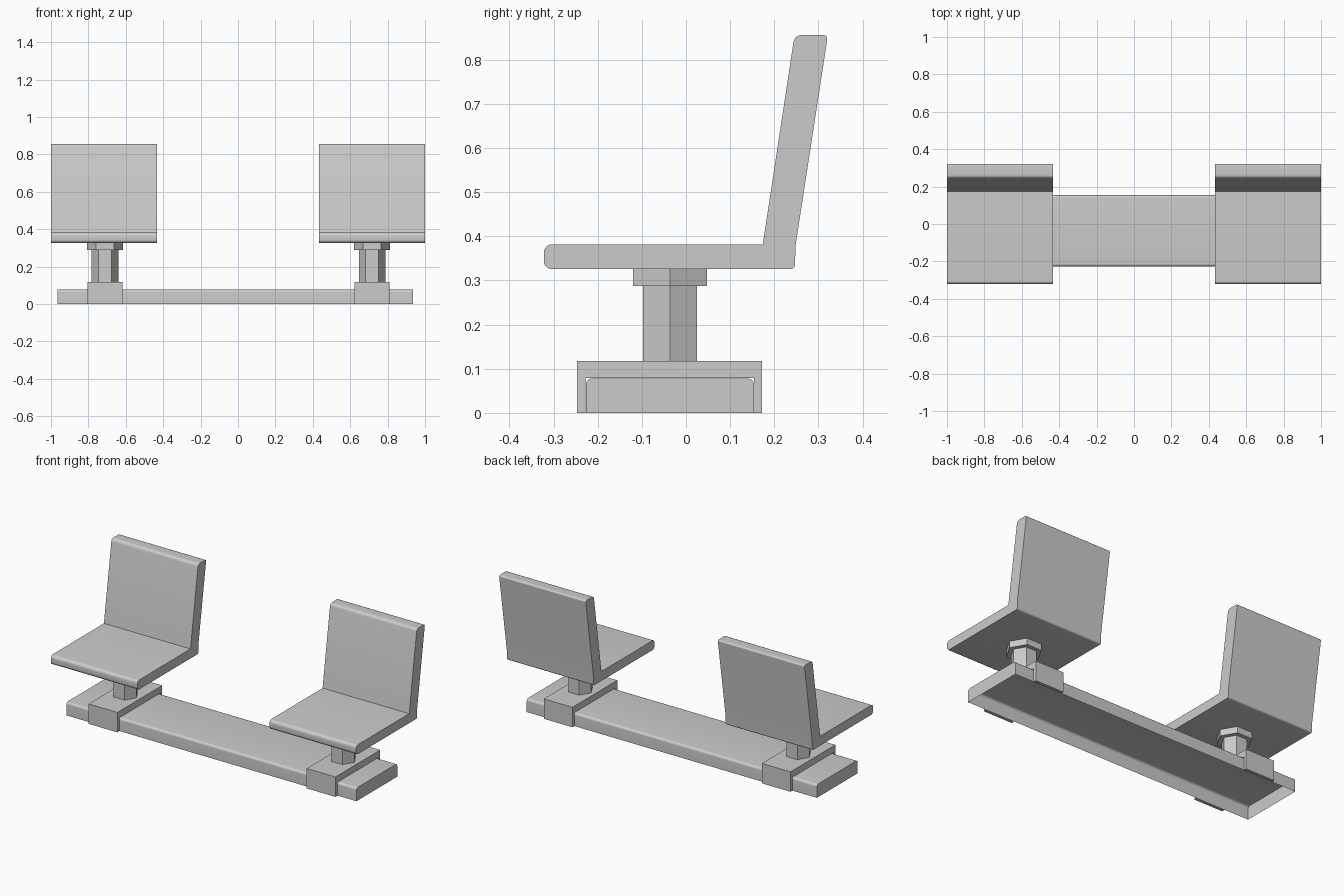
import bpy, bmesh
from math import radians, tan
from mathutils import Vector, Matrix

if "Cube" in bpy.data.objects:
    bpy.data.objects.remove(bpy.data.objects["Cube"])


def rounded(points, steps=5):
    """Turn (y, z, radius) corners into an outline with rounded corners."""
    out = []
    n = len(points)
    for i, (y, z, r) in enumerate(points):
        p = Vector((y, z))
        if r == 0:
            out.append(p)
            continue
        a = Vector(points[i - 1][:2]) - p
        b = Vector(points[(i + 1) % n][:2]) - p
        d = r / tan(a.angle(b) / 2)
        s, e = p + a.normalized() * d, p + b.normalized() * d
        c = p + (a.normalized() + b.normalized()).normalized() * (d * d + r * r) ** 0.5
        for k in range(steps + 1):
            v = (s - c).lerp(e - c, k / steps)
            out.append(c + v.normalized() * r)
    return out


def finish(name, bm):
    mesh = bpy.data.meshes.new(name)
    bm.to_mesh(mesh)
    bm.free()
    ob = bpy.data.objects.new(name, mesh)
    bpy.context.collection.objects.link(ob)
    bpy.ops.object.select_all(action='DESELECT')
    ob.select_set(True)
    bpy.context.view_layer.objects.active = ob
    bpy.ops.object.shade_smooth_by_angle(angle=radians(30))
    return ob


def extrude_x(name, points, x0, x1, open_bottom=False):
    """Extrude a side profile along x."""
    bm = bmesh.new()
    face = bm.faces.new([bm.verts.new((x0, p.x, p.y)) for p in rounded(points)])
    ext = bmesh.ops.extrude_face_region(bm, geom=[face], use_keep_orig=True)
    verts = [g for g in ext["geom"] if isinstance(g, bmesh.types.BMVert)]
    bmesh.ops.translate(bm, verts=verts, vec=(x1 - x0, 0, 0))
    bmesh.ops.recalc_face_normals(bm, faces=bm.faces[:])
    if open_bottom:
        low = [f for f in bm.faces if all(v.co.z < 1e-5 for v in f.verts)]
        bmesh.ops.delete(bm, geom=low, context='FACES')
    return finish(name, bm)


def hexagon(name, x, y, z0, z1, radius):
    """Six-sided prism with two corners on the x axis."""
    bm = bmesh.new()
    bmesh.ops.create_cone(bm, cap_ends=True, segments=6, radius1=radius,
                          radius2=radius, depth=z1 - z0)
    if any(abs(v.co.x) < 1e-4 for v in bm.verts):
        bmesh.ops.rotate(bm, verts=bm.verts[:],
                         matrix=Matrix.Rotation(radians(30), 3, 'Z'))
    bmesh.ops.translate(bm, verts=bm.verts[:], vec=(x, y, (z0 + z1) / 2))
    return finish(name, bm)


BEAM = [(-0.227, 0, 0), (-0.227, 0.078, 0.014), (0.154, 0.078, 0.014), (0.154, 0, 0)]
SADDLE = [(-0.247, 0, 0), (-0.247, 0.118, 0), (0.172, 0.118, 0), (0.172, 0, 0),
          (0.1545, 0, 0), (0.1545, 0.0795, 0), (-0.2275, 0.0795, 0), (-0.2275, 0, 0)]
SEAT = [(-0.322, 0.326, 0.018), (-0.322, 0.382, 0.018), (0.174, 0.382, 0),
        (0.246, 0.856, 0.018), (0.3215, 0.856, 0.009), (0.248, 0.378, 0),
        (0.247, 0.326, 0.01)]

# long base channel, open underneath
extrude_x("base_beam", BEAM, -0.965, 0.935, open_bottom=True)

# two seat assemblies
for side, post_x, seat_x in (("left", -0.711, -0.7165), ("right", 0.717, 0.7155)):
    extrude_x(side + "_saddle", SADDLE, post_x - 0.094, post_x + 0.094)
    hexagon(side + "_post", post_x, -0.036, 0.118, 0.288, 0.071)
    hexagon(side + "_mount_plate", post_x, -0.036, 0.288, 0.326, 0.097)
    extrude_x(side + "_seat", SEAT, seat_x - 0.2835, seat_x + 0.2835)
